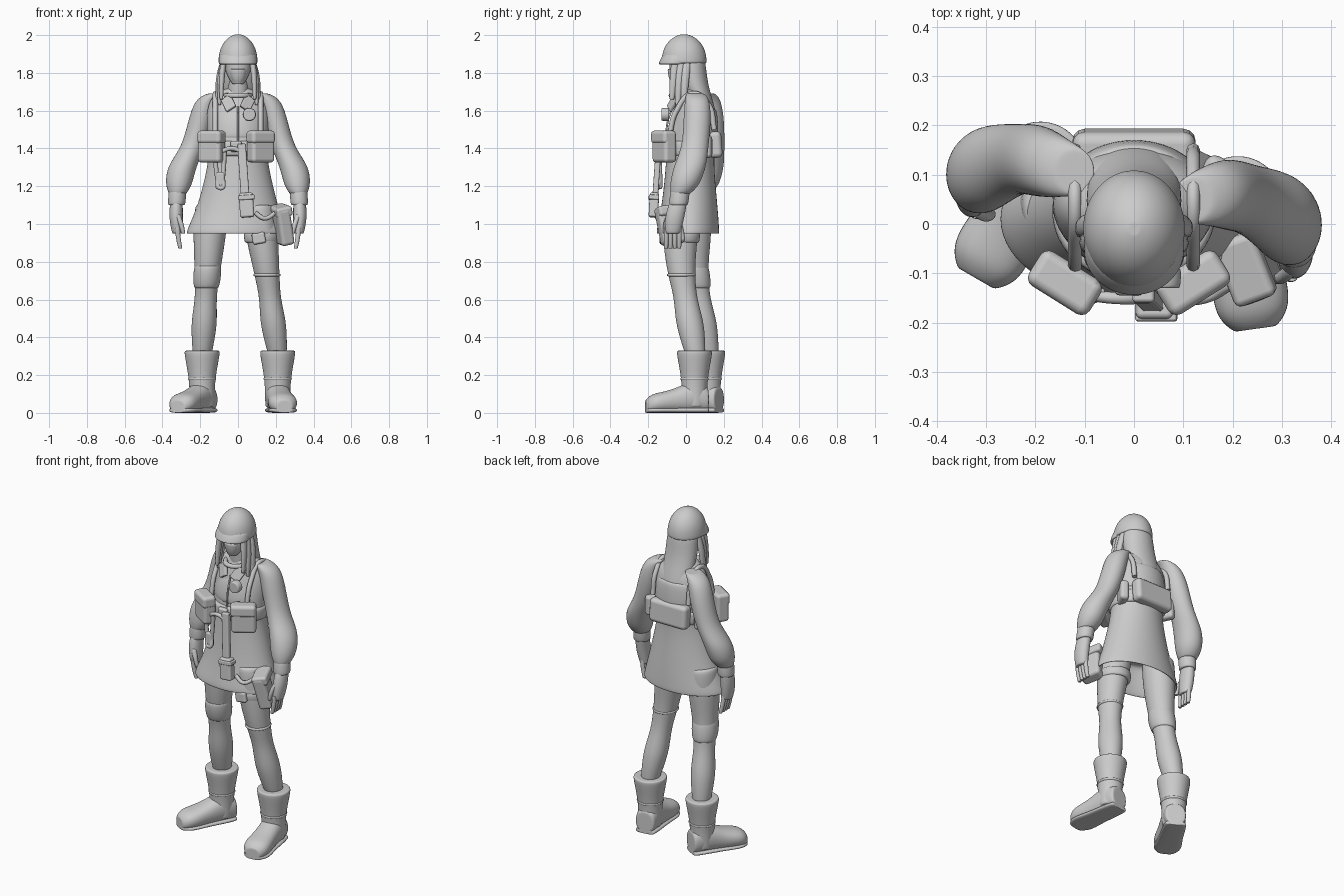
import bpy
from math import cos, sin, pi, radians, copysign

old_cube = bpy.data.objects.get("Cube")
if old_cube:
    bpy.data.objects.remove(old_cube, do_unlink=True)

grey = (.6, .6, .6, 1)
material = bpy.data.materials.new("plain grey")
material.use_nodes = True
material.diffuse_color = grey
material.node_tree.nodes["Principled BSDF"].inputs["Base Color"].default_value = grey


def add_object(name, data):
    data.materials.append(material)
    obj = bpy.data.objects.new(name, data)
    bpy.context.collection.objects.link(obj)
    return obj


def add_mesh(name, verts, faces):
    mesh = bpy.data.meshes.new(name)
    mesh.from_pydata(verts, [], faces)
    mesh.polygons.foreach_set("use_smooth", [True] * len(faces))
    return add_object(name, mesh)


def loft(name, rings, depth=1, power=2, sides=16, forward=False):
    """Smooth skin over rings of (x, y, z, radius[, y radius]); forward lays the stack along -y."""
    def shrunk(ring):
        return (*ring[:3], *(radius * .85 for radius in ring[3:]))

    rings = [shrunk(rings[0]), *rings, shrunk(rings[-1])]
    verts, faces = [], []
    for x, y, z, radius, *other in rings:
        y_radius = other[0] if other else radius * depth
        for i in range(sides):
            c, s = cos(2 * pi * i / sides), sin(2 * pi * i / sides)
            px = x + radius * copysign(abs(c) ** (2 / power), c)
            py = y + y_radius * copysign(abs(s) ** (2 / power), s)
            verts.append((px, -z, py) if forward else (px, py, z))
    for start in range(0, len(verts) - sides, sides):
        for i in range(sides):
            a, b = start + i, start + (i + 1) % sides
            faces.append((a, b, b + sides, a + sides))
    faces.append(tuple(reversed(range(sides))))
    faces.append(tuple(range(len(verts) - sides, len(verts))))
    if rings[0][2] > rings[-1][2]:
        faces = [face[::-1] for face in faces]
    obj = add_mesh(name, verts, faces)
    rounding = obj.modifiers.new("rounding", 'SUBSURF')
    rounding.levels = rounding.render_levels = 2
    return obj


def box(name, location, size, tilt=(0, 0, 0), bevel=.012):
    signs = (-.5, .5)
    verts = [(x * size[0], y * size[1], z * size[2]) for x in signs for y in signs for z in signs]
    faces = [(0, 1, 3, 2), (4, 6, 7, 5), (0, 4, 5, 1), (2, 3, 7, 6), (0, 2, 6, 4), (1, 5, 7, 3)]
    obj = add_mesh(name, verts, faces)
    obj.location = location
    obj.rotation_euler = [radians(angle) for angle in tilt]
    edges = obj.modifiers.new("edges", 'BEVEL')
    edges.width, edges.segments, edges.harden_normals = bevel, 3, True


def cord(name, points, radius=.012, closed=False):
    curve = bpy.data.curves.new(name, 'CURVE')
    curve.dimensions = '3D'
    curve.bevel_depth, curve.bevel_resolution = radius, 2
    curve.use_fill_caps = True
    spline = curve.splines.new('BEZIER')
    spline.bezier_points.add(len(points) - 1)
    for knot, point in zip(spline.bezier_points, points):
        knot.co = point
        knot.handle_left_type = knot.handle_right_type = 'AUTO'
    spline.use_cyclic_u = closed
    return add_object(name, curve)


def hoop(name, centre, radius, depth=1, slope=0, thickness=.012):
    """Closed cord around a limb, rising by slope along x."""
    x, y, z = centre
    turns = [2 * pi * i / 10 for i in range(10)]
    points = [(x + radius * cos(a), y + radius * depth * sin(a), z + slope * radius * cos(a)) for a in turns]
    return cord(name, points, thickness, True)


# Head, helmet and hair
loft("head", [(0, -.05, 1.74, .03), (0, -.02, 1.8, .07), (0, -.01, 1.9, .08)])
loft("face_mask", [(0, -.06, 1.74, .02), (0, -.06, 1.77, .04), (0, -.06, 1.82, .05)], depth=.8)
dome = [(0, -.01, 1.87 + .135 * sin(a), .106 * cos(a)) for a in (0, .3, .6, .9, 1.2, 1.45)]
loft("helmet", [(0, -.01, 1.85, .106), *dome], depth=1.15)
loft("helmet_peak", [(0, -.055, 1.845, .104), (0, -.05, 1.86, .104), (0, -.035, 1.9, .098)], depth=.9)
loft("neck", [(0, .02, 1.65, .06), (0, 0, 1.8, .05)])
loft("back_hair", [(0, .025, 1.87, .095, .08), (0, .04, 1.74, .1, .075), (0, .1, 1.62, .095, .055),
                   (0, .14, 1.52, .055, .03)])
for side in (-1, 1):
    for k in range(3):
        out, back, tip = .088 + k * .01, k * .03 - .075, 1.66 - k * .03
        loft("hair_strand", [(side * .075, back + .02, 1.87, .017), (side * out, back + .01, 1.77, .018),
                             (side * out, back, tip, .01)], depth=1.4, sides=8)

# Jacket with a flared hollow hem
loft("jacket", [(0, .03, 1.72, .06, .06), (0, .04, 1.69, .13, .08), (0, .045, 1.62, .17, .11),
                (0, .035, 1.5, .17, .13), (0, .025, 1.4, .155, .13), (0, .02, 1.3, .165, .13),
                (0, .02, 1.1, .215, .15), (-.01, .01, .97, .266, .17), (-.01, .01, .945, .27, .17),
                (-.01, .01, .95, .25, .155), (0, .01, 1.1, .17, .11)])
loft("vest", [(0, .05, 1.61, .14, .115), (0, .04, 1.55, .162, .132), (0, .035, 1.45, .168, .142)])
hoop("collar", (0, 0, 1.68), .065, depth=1.2, thickness=.014)
cord("jacket_seam", [(0, -.07, 1.62), (0, -.095, 1.55), (0, -.11, 1.4)], .005)

# Arms, the right one carried further back
sleeve = [(.12, .05, 1.69, .045), (.17, .06, 1.66, .06), (.197, .06, 1.55, .067), (.235, .05, 1.41, .063),
          (.29, .025, 1.32, .077), (.308, .005, 1.25, .076), (.314, -.01, 1.2, .068), (.32, -.03, 1.16, .048)]
for side, name in ((1, "left"), (-1, "right")):
    def pose(rings):
        return [(side * x, y if side > 0 else y + .055 + .1 * (1.7 - z), z, r) for x, y, z, r in rings]

    loft(name + "_sleeve", pose(sleeve), depth=1.12)
    loft(name + "_cuff", pose([(.32, -.03, 1.18, .048), (.325, -.04, 1.1, .048)]), depth=1.1)
    loft(name + "_hand", pose([(.325, -.04, 1.12, .034), (.33, -.06, 1.04, .038), (.32, -.07, .95, .03)]), depth=1.4)
    for k in range(4):
        y = k * .023 - .105
        loft(name + "_finger", pose([(.32, y, .98, .014), (.318, y, .93, .014), (.305, y, .87, .012)]), sides=8)
    loft(name + "_thumb", pose([(.32, -.09, 1.05, .016), (.3, -.11, 1, .015), (.29, -.11, .95, .012)]), sides=8)

# Legs bend back below the knee and end in wide boots
leg_shape = ((1.1, .09), (.95, .09), (.8, .074), (.7, .065), (.61, .057), (.5, .069), (.42, .066), (.3, .05))
foot_shape = ((-.07, .06, .07), (0, .068, .09), (.1, .068, .065), (.18, .08, .055), (.23, .074, .05), (.26, .045, .035))
for side, name, hip, ankle, shift, turn in ((1, "left", .105, .21, 0, 8), (-1, "right", .14, .19, .07, -30)):
    def leg_centre(z):
        drop = (1.1 - z) / .8
        return side * (hip + (ankle - hip) * drop), shift - .03 + .14 * max(0, drop - .42), z

    loft(name + "_leg", [(*leg_centre(z), radius) for z, radius in leg_shape], depth=1.08)
    if side < 0:
        loft("right_knee_pad", [(*leg_centre(z), r) for z, r in ((.78, .073), (.72, .076), (.66, .068))], depth=1.1)
    else:
        hoop("left_knee_seam", leg_centre(.73), .064, depth=1.07, thickness=.008)
    boot = [
        loft(name + "_boot_shaft", [(0, 0, .33, .095), (0, 0, .31, .096), (0, 0, .2, .074), (0, 0, .12, .068),
                                    (0, 0, .03, .068)]),
        loft(name + "_boot_foot", [(0, h, u, w, h) for u, w, h in foot_shape], power=2.3, forward=True),
        loft(name + "_boot_sole", [(0, .014, u, w, .014) for u, w, h in foot_shape], power=3, forward=True),
        hoop(name + "_boot_strap", (0, 0, .18), .067, thickness=.008)]
    for part in boot:
        part.location = (side * ankle, shift + .045, 0)
        part.rotation_euler.z = radians(turn)

# Harness, belt, pouches and back pack
loft("chest_belt", [(0, .025, 1.36, .168), (0, .025, 1.4, .17), (0, .025, 1.44, .17)], depth=.87)
box("back_pack", (0, .155, 1.42), (.25, .07, .14), (4, 0, 0), .025)
for side in (-1, 1):
    cord("shoulder_strap", [(side * .12, y, z) for y, z in
                            ((-.09, 1.46), (-.05, 1.6), (.04, 1.69), (.12, 1.63), (.15, 1.5))], .014)
    box("lapel", (side * .05, -.07, 1.64), (.06, .02, .08), (-22, side * 32, side * 14), .006)
    box("side_pouch", (side * .155, .09, 1.41), (.05, .1, .12), (0, 0, side * -25), .02)
    across = side * .13 - .01
    box("front_pouch", (across, -.115, 1.41), (.14, .075, .17), (0, 0, side * 32), .02)
    box("pouch_flap", (across, -.12, 1.46), (.145, .08, .07), (0, 0, side * 32), .02)
box("buckle", (-.01, -.13, 1.41), (.06, .03, .06))
badge = loft("chest_badge", [(0, 0, .09, .037), (0, 0, .13, .035)], forward=True)
badge.location = (.06, 0, 1.58)

# Hanging straps and tools
cord("hanging_loop", [(-.12, -.14, 1.4), (-.11, -.14, 1.25), (-.09, -.15, 1.19), (-.08, -.14, 1.25), (-.07, -.14, 1.4)])
box("loop_end", (-.095, -.14, 1.23), (.05, .03, .09))
cord("loop_strap", [(-.11, -.14, 1.37), (-.04, -.15, 1.4), (.03, -.15, 1.38)])
box("hanging_strap", (.03, -.155, 1.26), (.045, .03, .33), (-4, -4, 0), .008)
box("tool_sheath", (.045, -.17, 1.1), (.075, .05, .13), (-3, -4, 0))
box("tool_band", (.045, -.17, 1.14), (.085, .055, .025), (-3, -4, 0), .006)

# Holster on the left thigh
lean = (8, -12, 20)
box("holster", (.235, -.085, .99), (.075, .125, .2), lean, .02)
box("holster_flap", (.225, -.09, 1.07), (.09, .14, .055), lean, .016)
cord("holster_hanger", [(.09, -.15, 1.06), (.14, -.15, 1.03), (.2, -.12, 1.06)])
loft("thigh_strap", [(.125, -.025, .955, .097), (.125, -.025, .9, .094)], depth=1.06)
box("thigh_buckle", (.11, -.125, .925), (.07, .03, .06), (0, -10, 0))
